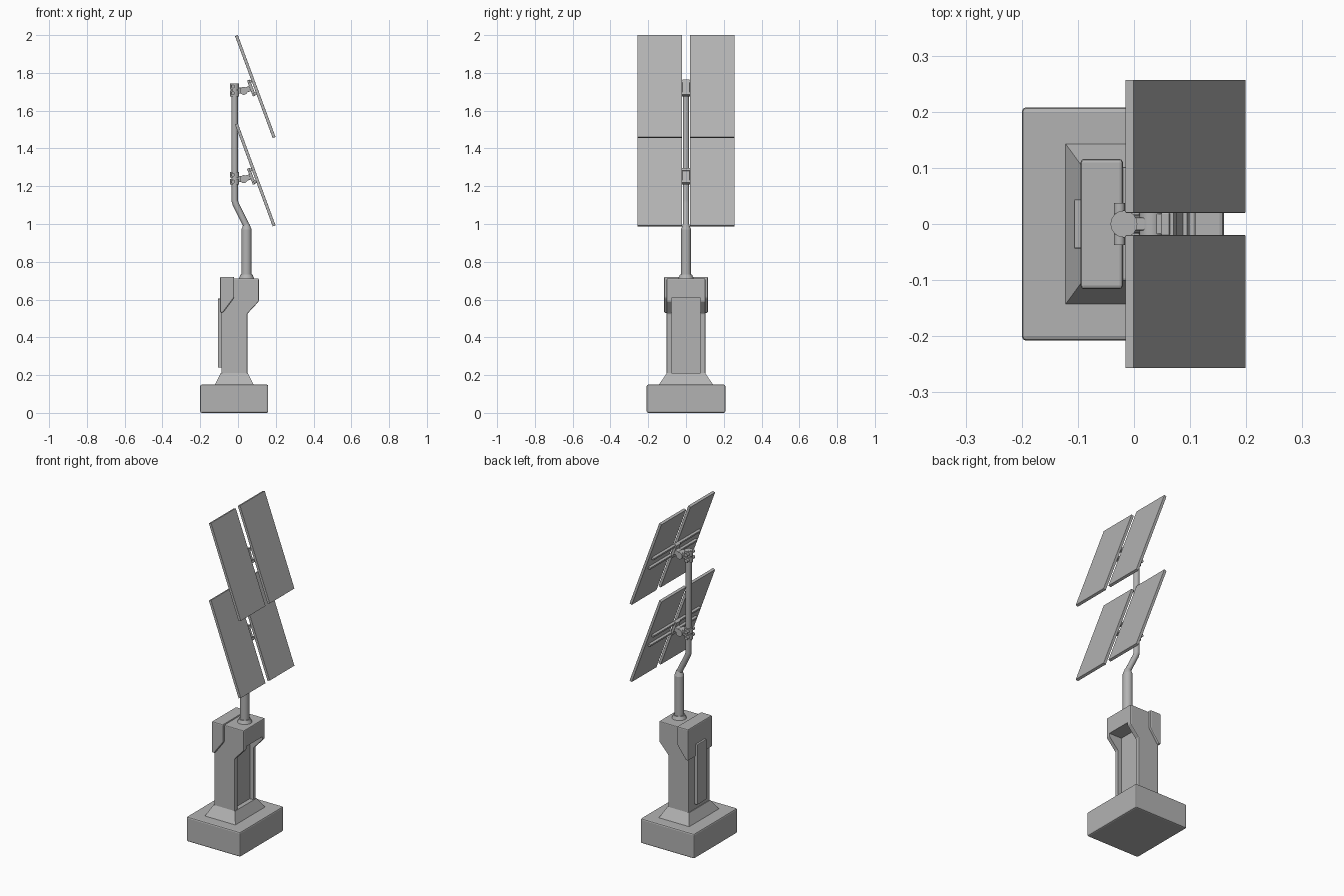
import bpy, bmesh, math
from mathutils import Matrix, Vector

cube = bpy.data.objects.get("Cube")
if cube:
    bpy.data.objects.remove(cube)

grey = bpy.data.materials.new("light_grey")
grey.use_nodes = True
GREY = (0.45, 0.45, 0.45, 1)
grey.diffuse_color = GREY
grey.node_tree.nodes["Principled BSDF"].inputs["Base Color"].default_value = GREY


def finish(name, bm, matrix=Matrix(), bevel=0.0, smooth=False):
    """Turn a bmesh into a placed object, with an optional edge bevel."""
    bmesh.ops.recalc_face_normals(bm, faces=bm.faces)
    if bevel:
        bmesh.ops.bevel(bm, geom=bm.edges[:], offset=bevel, segments=2,
                        profile=0.5, affect='EDGES', clamp_overlap=True)
    mesh = bpy.data.meshes.new(name)
    bm.to_mesh(mesh)
    bm.free()
    mesh.materials.append(grey)
    obj = bpy.data.objects.new(name, mesh)
    obj.matrix_world = matrix
    bpy.context.collection.objects.link(obj)
    if smooth:
        bpy.ops.object.select_all(action='DESELECT')
        obj.select_set(True)
        bpy.context.view_layer.objects.active = obj
        bpy.ops.object.shade_smooth_by_angle(angle=math.radians(35))
    return obj


def box(name, low, high, matrix=Matrix(), bevel=0.0):
    low, high = Vector(low), Vector(high)
    bm = bmesh.new()
    bmesh.ops.create_cube(bm, size=1, matrix=Matrix.Translation((low + high) / 2)
                          @ Matrix.Diagonal((*(high - low), 1)))
    return finish(name, bm, matrix, bevel)


def rod(name, start, end, r1, r2=None, matrix=Matrix(), sides=24):
    """Round bar or cone between two points."""
    start, end = Vector(start), Vector(end)
    axis = end - start
    place = Matrix.Translation((start + end) / 2) @ axis.to_track_quat('Z', 'Y').to_matrix().to_4x4()
    bm = bmesh.new()
    bmesh.ops.create_cone(bm, cap_ends=True, segments=sides, radius1=r1,
                          radius2=r1 if r2 is None else r2, depth=axis.length, matrix=place)
    return finish(name, bm, matrix, smooth=True)


def extrude_y(name, profile, half_width, bevel=0.0):
    """Extrude an x-z outline across the width."""
    bm = bmesh.new()
    face = bm.faces.new([bm.verts.new((x, -half_width, z)) for x, z in profile])
    new = bmesh.ops.extrude_face_region(bm, geom=[face])["geom"]
    bmesh.ops.translate(bm, vec=(0, 2 * half_width, 0),
                        verts=[v for v in new if isinstance(v, bmesh.types.BMVert)])
    return finish(name, bm, bevel=bevel)


def bake(obj):
    """Replace an object's mesh by its modified result."""
    graph = bpy.context.evaluated_depsgraph_get()
    mesh = bpy.data.meshes.new_from_object(obj.evaluated_get(graph))
    obj.modifiers.clear()
    obj.data = mesh


# Foundation block and sloped plinth
box("foundation", (-0.2, -0.208, 0), (0.16, 0.208, 0.15), bevel=0.008)
bm = bmesh.new()
rings = []
for x0, x1, w, z in ((-0.122, 0.082, 0.143, 0.15), (-0.092, 0.052, 0.102, 0.21)):
    rings.append([bm.verts.new((x, y, z)) for x, y in ((x0, -w), (x1, -w), (x1, w), (x0, w))])
for i in range(4):
    j = (i + 1) % 4
    bm.faces.new((rings[0][i], rings[0][j], rings[1][j], rings[1][i]))
bm.faces.new(rings[0])
bm.faces.new(rings[1])
finish("plinth", bm)

# Cabinet with an overhanging head and a recess below it
cabinet = extrude_y("cabinet", [(-0.088, 0.2), (0.05, 0.2), (0.05, 0.525), (0.11, 0.59),
                                (0.11, 0.712), (-0.088, 0.712)], 0.102, bevel=0.005)
cutter = box("recess_cutter", (0.025, -0.077, 0.21), (0.2, 0.077, 0.608))
cutter.hide_render = True
cut = cabinet.modifiers.new("recess", 'BOOLEAN')
cut.operation = 'DIFFERENCE'
cut.object = cutter
bake(cabinet)
bpy.data.objects.remove(cutter)

# Hood over the rear of the cabinet, and the service door
extrude_y("hood", [(-0.095, 0.53), (-0.08, 0.53), (-0.02, 0.61), (-0.02, 0.72),
                   (-0.095, 0.72)], 0.116, bevel=0.006)
box("service_door", (-0.107, -0.044, 0.24), (-0.085, 0.044, 0.605), bevel=0.003)

# Lower pole with its collar and tapered shoulder
POLE_X, MAST_X = 0.045, -0.018
rod("pole_collar", (POLE_X, 0, 0.708), (POLE_X, 0, 0.732), 0.042, 0.032)
rod("lower_pole", (POLE_X, 0, 0.71), (POLE_X, 0, 0.97), 0.027)
rod("pole_shoulder", (POLE_X, 0, 0.97), (POLE_X, 0, 1.0), 0.027, 0.016)

# Offset mast swept along a bent path
path = bpy.data.curves.new("mast_path", 'CURVE')
path.dimensions = '3D'
path.bevel_depth = 0.017
path.bevel_resolution = 4
path.use_fill_caps = True
points = [(POLE_X, 0.96), (POLE_X, 0.985), (0.04, 1.0), (-0.012, 1.105), (MAST_X, 1.125), (MAST_X, 1.745)]
spline = path.splines.new('POLY')
spline.points.add(len(points) - 1)
for point, (x, z) in zip(spline.points, points):
    point.co = (x, 0, z, 1)
path_obj = bpy.data.objects.new("mast_path", path)
bpy.context.collection.objects.link(path_obj)
bpy.context.view_layer.update()
bm = bmesh.new()
bm.from_mesh(path_obj.to_mesh())
path_obj.to_mesh_clear()
bpy.data.objects.remove(path_obj)
finish("mast", bm, smooth=True)

# Two tilted panel pairs, each on a clamp and hinge
TILT = math.radians(-20.3)
for level, zc in (("upper", 1.71), ("lower", 1.2425)):
    # Mast clamp with split rings, cross bolts and hinge arm
    for z0, z1 in ((-0.034, -0.003), (0.003, 0.034)):
        rod(level + "_clamp_ring", (MAST_X, 0, zc + z0), (MAST_X, 0, zc + z1), 0.024, sides=16)
    for dz in (-0.018, 0.018):
        rod(level + "_clamp_bolt", (MAST_X - 0.008, -0.037, zc + dz),
            (MAST_X - 0.008, 0.037, zc + dz), 0.01, sides=12)
    box(level + "_hinge_arm", (MAST_X, -0.012, zc - 0.02), (0.035, 0.012, zc + 0.012), bevel=0.003)

    # Panel frame: local x is the panel normal, z runs up the slope
    frame = Matrix.Translation((0.0915, 0, zc + 0.0175)) @ Matrix.Rotation(TILT, 4, 'Y')
    rod(level + "_hinge_pin", (-0.065, -0.024, 0), (-0.065, 0.024, 0), 0.021, matrix=frame)
    box(level + "_hinge_link", (-0.065, -0.018, -0.014), (-0.02, 0.018, 0.014), frame, 0.002)
    box(level + "_back_plate", (-0.03, -0.02, -0.045), (-0.014, 0.02, 0.045), frame, 0.002)
    for side in (-1, 1):
        y0, y1 = sorted((side * 0.02, side * 0.257))
        box(level + "_panel", (-0.008, y0, -0.2875), (0.008, y1, 0.2875), frame, 0.001)
        z = side * 0.034
        box(level + "_rail", (-0.022, -0.225, z - 0.007), (-0.007, 0.225, z + 0.007), frame)
